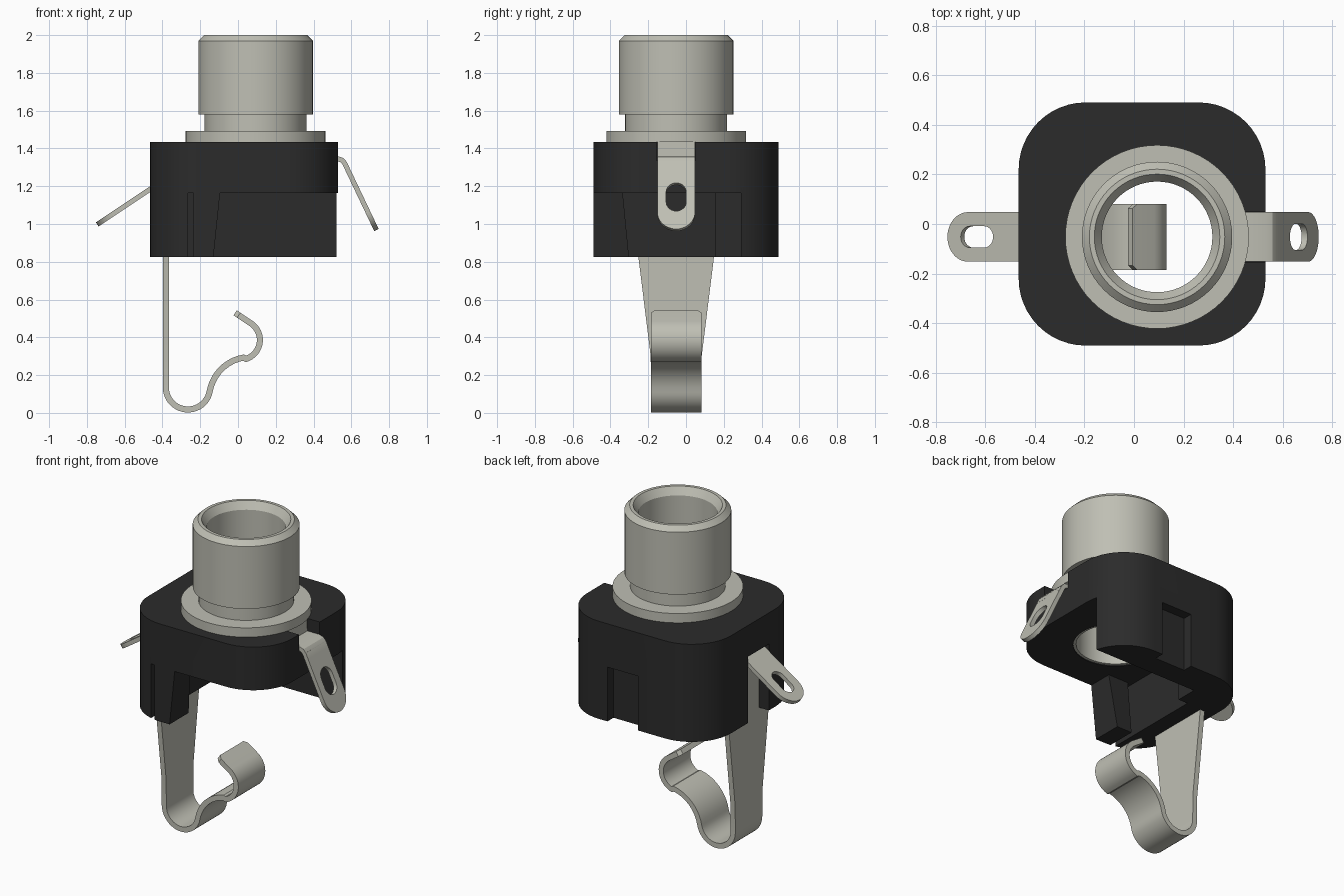
import bpy, bmesh, math
from mathutils import Matrix, Vector

if "Cube" in bpy.data.objects:
    bpy.data.objects.remove(bpy.data.objects["Cube"])


def material(name, color):
    m = bpy.data.materials.new(name)
    m.use_nodes = True
    m.diffuse_color = color
    m.node_tree.nodes["Principled BSDF"].inputs["Base Color"].default_value = color
    return m


BLACK = material("black plastic", (0.024, 0.024, 0.024, 1))
METAL = material("nickel metal", (0.52, 0.52, 0.455, 1))
AX, AY = 0.093, -0.052      # barrel axis; the metal strips share AY


def finish(name, bm, mat):
    bmesh.ops.recalc_face_normals(bm, faces=bm.faces[:])
    me = bpy.data.meshes.new(name)
    bm.to_mesh(me)
    bm.free()
    me.materials.append(mat)
    ob = bpy.data.objects.new(name, me)
    bpy.context.collection.objects.link(ob)
    return ob


def activate(ob):
    bpy.ops.object.select_all(action='DESELECT')
    ob.select_set(True)
    bpy.context.view_layer.objects.active = ob


def smooth(ob):
    activate(ob)
    bpy.ops.object.shade_smooth_by_angle(angle=math.radians(30))


def prism(name, bottom, z0, z1, mat=BLACK, top=None):
    """Solid between two matching outlines."""
    bm = bmesh.new()
    lo = [bm.verts.new((x, y, z0)) for x, y in bottom]
    hi = [bm.verts.new((x, y, z1)) for x, y in (top or bottom)]
    bm.faces.new(lo)
    bm.faces.new(hi)
    n = len(lo)
    for i in range(n):
        j = (i + 1) % n
        bm.faces.new((lo[i], lo[j], hi[j], hi[i]))
    return finish(name, bm, mat)


def rect(x0, x1, y0, y1):
    return [(x0, y0), (x1, y0), (x1, y1), (x0, y1)]


def arc(cx, cy, r, a0, a1, n=12):
    return [(cx + r * math.cos(math.radians(a0 + (a1 - a0) * i / n)),
             cy + r * math.sin(math.radians(a0 + (a1 - a0) * i / n))) for i in range(n + 1)]


# Plastic housing: rounded block, then cut away
outline = []
for cx, cy, a in ((0.26, 0.22, 0), (-0.195, 0.22, 90), (-0.195, -0.22, 180), (0.26, -0.22, 270)):
    outline += arc(cx, cy, 0.27, a, a + 90)
housing = prism("housing", outline, 0.825, 1.435)


def cavity(leg_x, leg_y):
    return [(1, -1), (leg_x, -1), (leg_x, leg_y), (-0.235, leg_y), (-0.235, -1), (-0.265, -1),
            (-0.265, 0.155), (-0.2, 0.155), (-0.2, 0.29), (1, 0.29)]


cutters = [
    # open underside, leaving the back wall, side wall and tapered front leg
    prism("cavity_cutter", cavity(-0.143, -0.29), 0.7, 1.165, top=cavity(-0.095, -0.335)),
    prism("back_slot_cutter", rect(-0.01, 0.2, 0.43, 1), 0.7, 1.164),
    prism("spring_slot_cutter", rect(-1, -0.392, -0.155, 0.05), 0.7, 1.24),
    prism("lug_slot_cutter", rect(0.42, 1, -0.155, 0.05), 1.335, 1.6),
    prism("bore_cutter", arc(AX, AY, 0.24, 0, 354.375, 63), 0.7, 1.6),
]
for c in cutters:
    c.hide_render = True
    activate(housing)
    mod = housing.modifiers.new("cut", 'BOOLEAN')
    mod.operation = 'DIFFERENCE'
    mod.solver = 'EXACT'
    mod.object = c
    bpy.ops.object.modifier_apply(modifier=mod.name)
    bpy.data.objects.remove(c)
smooth(housing)

# Barrel with flange: one turned profile (radius, height)
profile = [(0.25, 1.17), (0.25, 1.435), (0.37, 1.435), (0.37, 1.493), (0.27, 1.493), (0.27, 1.58),
           (0.303, 1.58), (0.303, 1.97), (0.273, 2.0), (0.253, 2.0), (0.223, 1.955), (0.223, 1.17)]
bm = bmesh.new()
N = 64
rings = [[bm.verts.new((AX + r * math.cos(2 * math.pi * k / N),
                        AY + r * math.sin(2 * math.pi * k / N), z)) for k in range(N)]
         for r, z in profile]
for i, ring in enumerate(rings):
    nxt = rings[(i + 1) % len(rings)]
    for k in range(N):
        m = (k + 1) % N
        bm.faces.new((ring[k], ring[m], nxt[m], nxt[k]))
smooth(finish("barrel", bm, METAL))


def ribbon(name, path, thick):
    """Bent strip along (x, z, half width) points."""
    bm = bmesh.new()
    rows = [(bm.verts.new((x, AY - w, z)), bm.verts.new((x, AY + w, z))) for x, z, w in path]
    for a, b in zip(rows, rows[1:]):
        bm.faces.new((a[0], a[1], b[1], b[0]))
    ob = finish(name, bm, METAL)
    mod = ob.modifiers.new("thickness", 'SOLIDIFY')
    mod.thickness = thick
    mod.offset = 0
    mod.use_even_offset = True
    activate(ob)
    bpy.ops.object.modifier_apply(modifier=mod.name)
    smooth(ob)
    return ob


# Contact spring: tapered shank, bottom loop, S-bend and upturned tip
path = [(-0.382, 1.24, 0.235), (-0.382, 0.825, 0.2), (-0.382, 0.3, 0.135)]
bends = arc(-0.265, 0.135, 0.117, 180, 350, 20)
bends += arc(0.067, 0.076, 0.22, 170, 100, 10)[1:]
bends += arc(0.011, 0.386, 0.105, -80, 55, 18)[1:]
path += [(x, z, 0.133) for x, z in bends]
path += [(0.004, 0.517, 0.133), (-0.015, 0.53, 0.115)]
ribbon("contact_spring", path, 0.032)

# Bent tab joining the flange to the sleeve lug
ribbon("sleeve_tab", [(0.43, 1.46, 0.1), (0.433, 1.345, 0.1), (0.53, 1.345, 0.1),
                      (0.551, 1.338, 0.1), (0.566, 1.32, 0.1), (0.58, 1.29, 0.1)], 0.026)


def lug(name, start, end, hole, hole_r):
    """Flat solder lug with a round end and an oblong hole."""
    s, e = Vector((start[0], AY, start[1])), Vector((end[0], AY, end[1]))
    length, u = (e - s).length, (e - s).normalized()
    v = Vector((0, 1, 0))
    w = u.cross(v)
    cu = bpy.data.curves.new(name, 'CURVE')
    cu.dimensions = '2D'
    cu.fill_mode = 'BOTH'
    cu.extrude = 0.013
    body = [(0, 0.1)] + arc(length - 0.1, 0, 0.1, 90, -90, 20) + [(0, -0.1)]
    slot = (arc(hole[1] - hole_r, 0, hole_r, 90, -90, 14)
            + arc(hole[0] + hole_r, 0, hole_r, -90, -270, 14))
    for pts in (body, slot):
        sp = cu.splines.new('POLY')
        sp.points.add(len(pts) - 1)
        for p, (a, b) in zip(sp.points, pts):
            p.co = (a, b, 0, 1)
        sp.use_cyclic_u = True
    cu.materials.append(METAL)
    ob = bpy.data.objects.new(name, cu)
    bpy.context.collection.objects.link(ob)
    ob.matrix_world = Matrix((u, v, w)).transposed().to_4x4()
    ob.location = s
    activate(ob)
    bpy.ops.object.convert(target='MESH')
    smooth(bpy.context.view_layer.objects.active)


lug("sleeve_lug", (0.563, 1.325), (0.733, 0.968), (0.125, 0.29), 0.053)
lug("tip_lug", (-0.382, 1.24), (-0.745, 0.998), (0.215, 0.372), 0.043)
